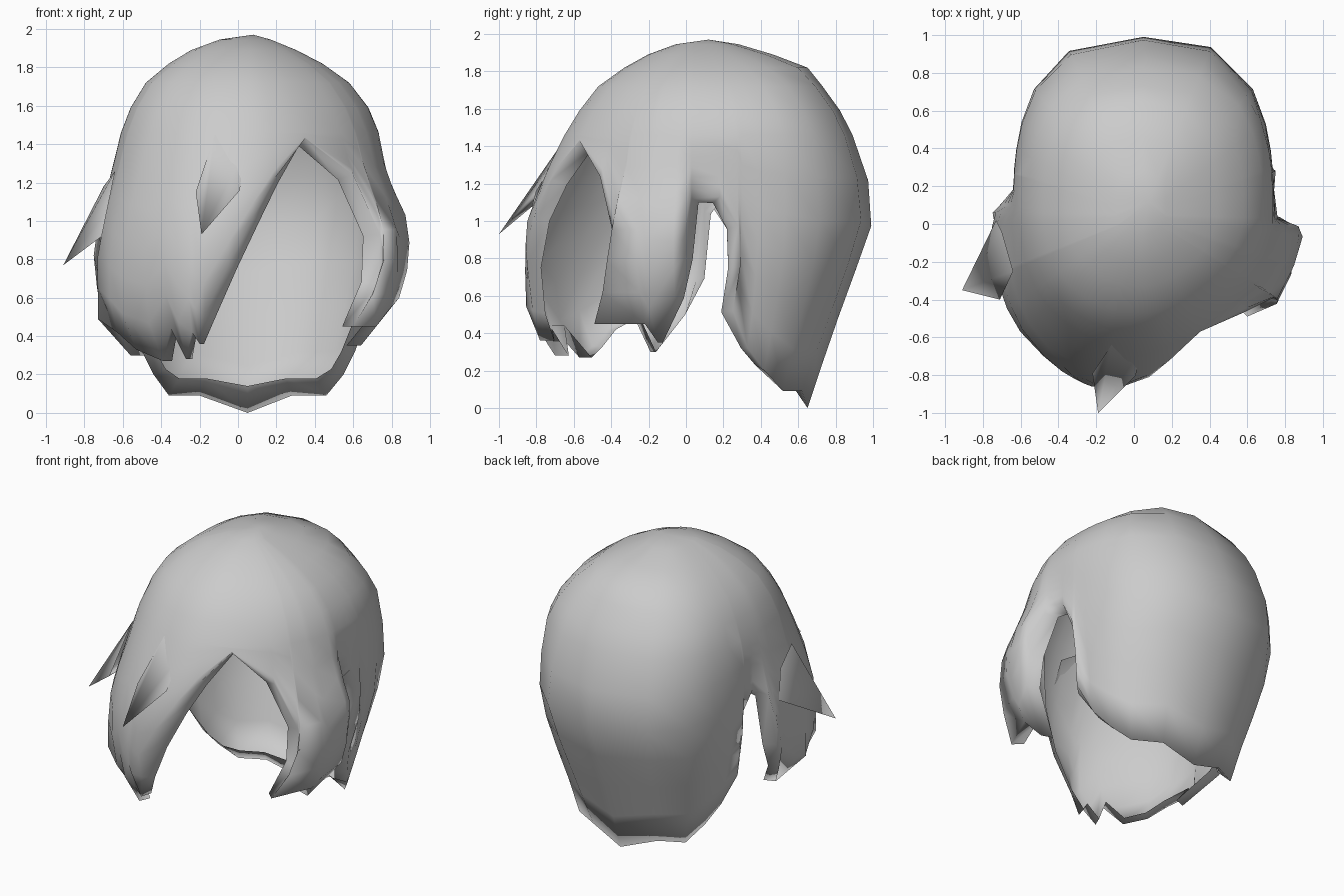
import bpy, bmesh, math
from mathutils import Vector

cube = bpy.data.objects.get("Cube")
if cube:
    bpy.data.objects.remove(cube, do_unlink=True)

grey = bpy.data.materials.new("hair grey")
grey.use_nodes = True
COLOUR = (0.6, 0.6, 0.6, 1)
grey.diffuse_color = COLOUR
grey.node_tree.nodes["Principled BSDF"].inputs["Base Color"].default_value = COLOUR

CX, CY = 0.05, 0.05
CROWN = Vector((0.08, 0.12, 1.97))
CAP_ROWS = [1.945, 1.89, 1.82, 1.72, 1.59, 1.46]   # shared heights of the cap
LOWER_ROWS = 6                                     # rows from the cap to the edge

# Head outline by height: z, front y, back y, right x, left x, back half-width
OUTLINE = [
    (1.97, 0.02, 0.20, -0.02, 0.12, 0.69), (1.93, -0.10, 0.33, -0.14, 0.20, 0.69),
    (1.88, -0.23, 0.50, -0.27, 0.33, 0.69), (1.82, -0.33, 0.65, -0.36, 0.44, 0.69),
    (1.72, -0.47, 0.73, -0.48, 0.58, 0.69), (1.54, -0.61, 0.86, -0.59, 0.72, 0.69),
    (1.25, -0.76, 0.97, -0.66, 0.78, 0.69), (1.00, -0.865, 1.0, -0.73, 0.90, 0.69),
    (0.80, -0.90, 0.93, -0.76, 0.91, 0.68), (0.50, -0.88, 0.82, -0.73, 0.82, 0.61),
    (0.30, -0.76, 0.75, -0.57, 0.62, 0.53), (0.00, -0.60, 0.65, -0.40, 0.45, 0.40)]

# Lower edge, counter-clockwise from the top of the face opening
HEM = [
    (.35, -.57, 1.43), (.60, -.46, 1.24), (.74, -.39, .93), (.73, -.40, .67),
    (.60, -.49, .45), (.72, -.22, .45), (.64, -.15, .35), (.84, -.06, .60),
    (.85, -.01, .80), (.76, .03, 1.12), (.74, .18, 1.13), (.75, .28, .97),
    (.73, .29, .75), (.68, .25, .52), (.61, .33, .32), (.55, .42, .20),
    (.46, .52, .09), (.28, .62, .09), (.05, .65, .00), (-.20, .60, .09),
    (-.36, .52, .09), (-.44, .42, .20), (-.50, .33, .32), (-.58, .26, .52),
    (-.62, .29, .75), (-.63, .28, .97), (-.64, .18, 1.10), (-.71, .10, 1.05),
    (-.74, .06, .70), (-.71, -.01, .50), (-.56, -.19, .30), (-.73, -.28, .49),
    (-.63, -.42, .42), (-.53, -.50, .33), (-.39, -.57, .27), (-.35, -.72, .44),
    (-.27, -.70, .28), (-.24, -.79, .42), (-.20, -.78, .36), (-.17, -.82, .52),
    (-.05, -.85, .77), (.08, -.81, 1.02), (.19, -.72, 1.22)]


def outline_at(z):
    for a, b in zip(OUTLINE, OUTLINE[1:]):
        if z >= b[0]:
            f = (a[0] - z) / (a[0] - b[0])
            return [p + (q - p) * f for p, q in zip(a[1:], b[1:])]
    return OUTLINE[-1][1:]


def surface(theta, z):
    """Point on the rounded head shape in a given direction and height."""
    front, back, right, left, narrow = outline_at(z)
    c, s = math.cos(theta), math.sin(theta)
    a = left - CX if c > 0 else CX - right
    b = back - CY if s > 0 else CY - front
    if s > 0:                       # the back is boxier and narrower
        a += (min(a, narrow) - a) * min(1, s / 0.3)
        n = 2.7 if z > 0.9 else 2.3 + 0.4 * z / 0.9
    else:
        n = 1.75 if c > 0 else 2.2
    r = ((abs(c) / a) ** n + (abs(s) / b) ** n) ** (-1 / n)
    return Vector((CX + r * c, CY + r * s, z))


def finish(name, bm):
    me = bpy.data.meshes.new(name)
    bm.to_mesh(me)
    bm.free()
    me.materials.append(grey)
    ob = bpy.data.objects.new(name, me)
    bpy.context.collection.objects.link(ob)
    for p in me.polygons:
        p.use_smooth = True


# Hair shell: one strip per hem point, running from the crown to the edge
bm = bmesh.new()
crown = bm.verts.new(CROWN)
strips = []
theta = start = math.atan2(HEM[0][1] - CY, HEM[0][0] - CX)
for i, point in enumerate(HEM):
    hem = Vector(point)
    if i:
        angle = math.atan2(hem.y - CY, hem.x - CX)
        angle = start + (angle - start) % (2 * math.pi)
        theta = max(theta + 0.012, angle)
    shift = hem - surface(theta, hem.z)
    cap_end = CAP_ROWS[-1]
    heights = CAP_ROWS + [cap_end + (hem.z - cap_end) * k / LOWER_ROWS
                          for k in range(1, LOWER_ROWS + 1)]
    strip = []
    for z in heights:
        t = (CROWN.z - z) / (CROWN.z - hem.z)
        strip.append(bm.verts.new(surface(theta, z) + shift * t ** 6))
    # turned-in rim, leaning into the openings and lifted at the nape
    outward = Vector((hem.x - CX, hem.y - CY, 0)).normalized()
    rim = hem - outward * 0.08
    rim.z += 0.14 * max(0, 1 - hem.z / 0.25)
    if hem.z > 0.5:
        along = Vector(HEM[(i + 1) % len(HEM)]) - Vector(HEM[i - 1])
        rim += along.cross(outward).normalized() * 0.04
    strip.append(bm.verts.new(rim))
    strips.append(strip)

for a, b in zip(strips, strips[1:] + strips[:1]):
    bm.faces.new((crown, a[0], b[0]))
    for j in range(len(a) - 1):
        bm.faces.new((a[j], a[j + 1], b[j + 1], b[j]))
finish("hair_shell", bm)


# Loose locks: a ring on the shell drawn out to a point
def lock(name, ring, tip):
    bm = bmesh.new()
    base = [bm.verts.new(p) for p in ring]
    end = bm.verts.new(tip)
    for a, b in zip(base, base[1:] + base[:1]):
        bm.faces.new((a, b, end))
    bmesh.ops.recalc_face_normals(bm, faces=bm.faces)
    # make the sides face away from the ring's middle
    middle = sum((v.co for v in base), Vector()) / len(base)
    face = bm.faces[:][0]
    if face.normal.dot(face.calc_center_median() - (middle + end.co) / 2) < 0:
        bmesh.ops.reverse_faces(bm, faces=bm.faces)
    finish(name, bm)


lock("front_lock",
     [(-.22, -.79, 1.15), (-.14, -.82, 1.08), (.01, -.80, 1.16), (.03, -.68, 1.36),
      (-.12, -.64, 1.45)], (-.19, -1.0, .93))
lock("side_lock",
     [(-.71, -.40, .92), (-.75, -.16, .89), (-.73, .02, .99), (-.70, -.04, 1.18),
      (-.64, -.25, 1.26)], (-.91, -.35, .77))
